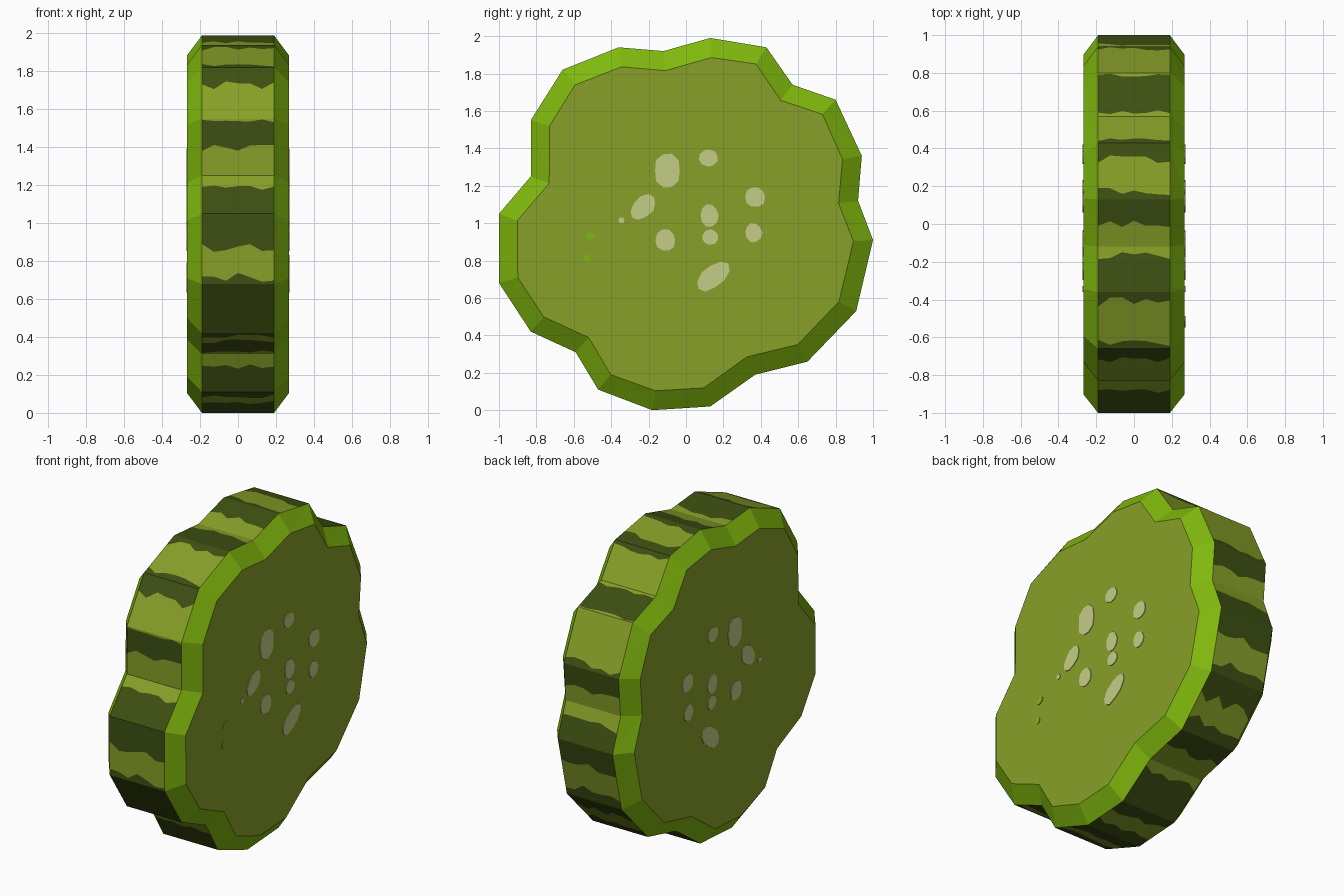
import bpy, bmesh, math, random
from mathutils import Vector

if "Cube" in bpy.data.objects:
    bpy.data.objects.remove(bpy.data.objects["Cube"])

random.seed(4)
RIM_X, FACE_X = 0.19, 0.268


def material(name, rgb):
    m = bpy.data.materials.new(name)
    m.diffuse_color = (*rgb, 1)
    m.use_nodes = True
    m.node_tree.nodes["Principled BSDF"].inputs["Base Color"].default_value = m.diffuse_color
    return m


FLESH = material("olive flesh", (0.246, 0.352, 0.021))
EDGE = material("bright green edge", (0.216, 0.479, 0.004))
DARK = material("dark green skin", (0.048, 0.080, 0.006))
SEED = material("pale seed", (0.552, 0.617, 0.243))


def finish(name, bm, mats, normals=True):
    if normals:
        bmesh.ops.remove_doubles(bm, verts=bm.verts, dist=1e-5)
        bmesh.ops.recalc_face_normals(bm, faces=bm.faces)
    mesh = bpy.data.meshes.new(name)
    bm.to_mesh(mesh)
    bm.free()
    for m in mats:
        mesh.materials.append(m)
    ob = bpy.data.objects.new(name, mesh)
    bpy.context.collection.objects.link(ob)
    return ob


# Lobed slice outline (y, z), clockwise from the top
outline = [Vector(p) for p in [
    (.13, 1.99), (.43, 1.94), (.57, 1.74), (.80, 1.66), (.94, 1.36), (.92, 1.12),
    (1, .91), (.91, .53), (.65, .26), (.37, .19), (.13, .02), (-.18, 0),
    (-.47, .11), (-.59, .31), (-.83, .42), (-1, .68), (-1, 1.05), (-.83, 1.25),
    (-.83, 1.55), (-.66, 1.82), (-.36, 1.94), (-.12, 1.92)]]
N = len(outline)

# Inner outline of the cut face, inset along the corner bisectors
inner = []
for i, p in enumerate(outline):
    a = (p - outline[i - 1]).normalized()
    b = (outline[(i + 1) % N] - p).normalized()
    d = (a + b).normalized()
    inner.append(p + Vector((d.y, -d.x)) * 0.105)

# Skin: stripe changes given as outline position (corner index + fraction)
changes = [.15, .7, 1.1, 2.1, 2.95, 3.9, 4.6, 5.4, 6.35, 6.8, 7.4, 7.75, 8.5, 9.2,
           10.3, 10.7, 11.5, 11.8, 12.65, 13.1, 13.6, 13.85, 15.1, 15.5, 16.65, 17.47,
           17.95, 18.67, 19.1, 19.83, 20.8, 21.5]
columns = [-RIM_X + 2 * RIM_X * k / 6 for k in range(7)]
bm = bmesh.new()
dark = 0
dark = 1                                   # the band over the top starts dark
for i in range(N):
    p, q = outline[i], outline[(i + 1) % N]
    cuts = [c - i for c in changes if i < c < i + 1]
    rows = []
    for t in [0] + cuts + [1]:
        amp = 0 if t in (0, 1) else min(0.09, 0.8 * t, 0.8 * (1 - t))
        row = []
        for x in columns:
            s = p.lerp(q, t + random.uniform(-amp, amp))
            row.append(bm.verts.new((x, s.x, s.y)))
        rows.append(row)
    for r in range(len(rows) - 1):
        if r > 0:
            dark = 1 - dark
        for k in range(len(columns) - 1):
            f = bm.faces.new((rows[r][k], rows[r][k + 1], rows[r + 1][k + 1], rows[r + 1][k]))
            f.material_index = dark
finish("striped_skin", bm, [FLESH, DARK])


# Blob outline for seeds: slightly irregular tilted ellipse
def blob(y, z, ry, rz, tilt):
    pts = []
    for k in range(10):
        a = 2 * math.pi * k / 10
        w = random.uniform(0.92, 1.08)
        u, v = ry * w * math.cos(a), rz * w * math.sin(a)
        c, s = math.cos(tilt), math.sin(tilt)
        pts.append((y + u * c - v * s, z + u * s + v * c))
    return pts


seeds = [blob(*s) for s in [
    (-.10, 1.28, .07, .09, 0), (.12, 1.35, .052, .046, .2), (.37, 1.14, .056, .056, 0),
    (.36, .95, .046, .05, 0), (.125, 1.04, .05, .062, 0), (.13, .925, .046, .04, .3),
    (.145, .715, .10, .058, .7), (-.11, .91, .055, .062, 0), (-.23, 1.085, .08, .052, .75),
    (-.345, 1.015, .016, .016, 0)]]
flecks = [blob(*s) for s in [(-.51, .93, .025, .018, .6), (-.53, .81, .018, .022, 0)]]


def plates(name, shapes, side, mat):
    bm = bmesh.new()
    for pts in shapes:
        f = bm.faces.new([bm.verts.new((side * FACE_X, y, z)) for y, z in pts])
        top = bmesh.ops.extrude_face_region(bm, geom=[f])["geom"]
        vs = [v for v in top if isinstance(v, bmesh.types.BMVert)]
        bmesh.ops.translate(bm, verts=vs, vec=(side * 0.004, 0, 0))
    finish(name, bm, [mat])


for side, label in ((1, "right"), (-1, "left")):
    # Sloping bright edge between skin and cut face, zigzag triangles
    bm = bmesh.new()
    out = [bm.verts.new((side * RIM_X, p.x, p.y)) for p in outline]
    inn = [bm.verts.new((side * FACE_X, p.x, p.y)) for p in inner]
    for i in range(N):
        j = (i + 1) % N
        tris = ((out[i], out[j], inn[i]), (out[j], inn[j], inn[i]))
        for t in tris:
            bm.faces.new(t if side < 0 else t[::-1])
    bmesh.ops.recalc_face_normals(bm, faces=bm.faces)
    if sum(f.normal.x for f in bm.faces) * side < 0:
        bmesh.ops.reverse_faces(bm, faces=bm.faces)
    finish(label + "_edge", bm, [EDGE], False)

    # Flat cut face
    bm = bmesh.new()
    face = bm.faces.new([bm.verts.new((side * FACE_X, p.x, p.y)) for p in inner])
    face.normal_update()
    if face.normal.x * side < 0:
        bmesh.ops.reverse_faces(bm, faces=[face])
    finish(label + "_cut_face", bm, [FLESH], False)

    plates(label + "_seeds", seeds, side, SEED)
    if side > 0:
        plates("green_flecks", flecks, side, EDGE)
